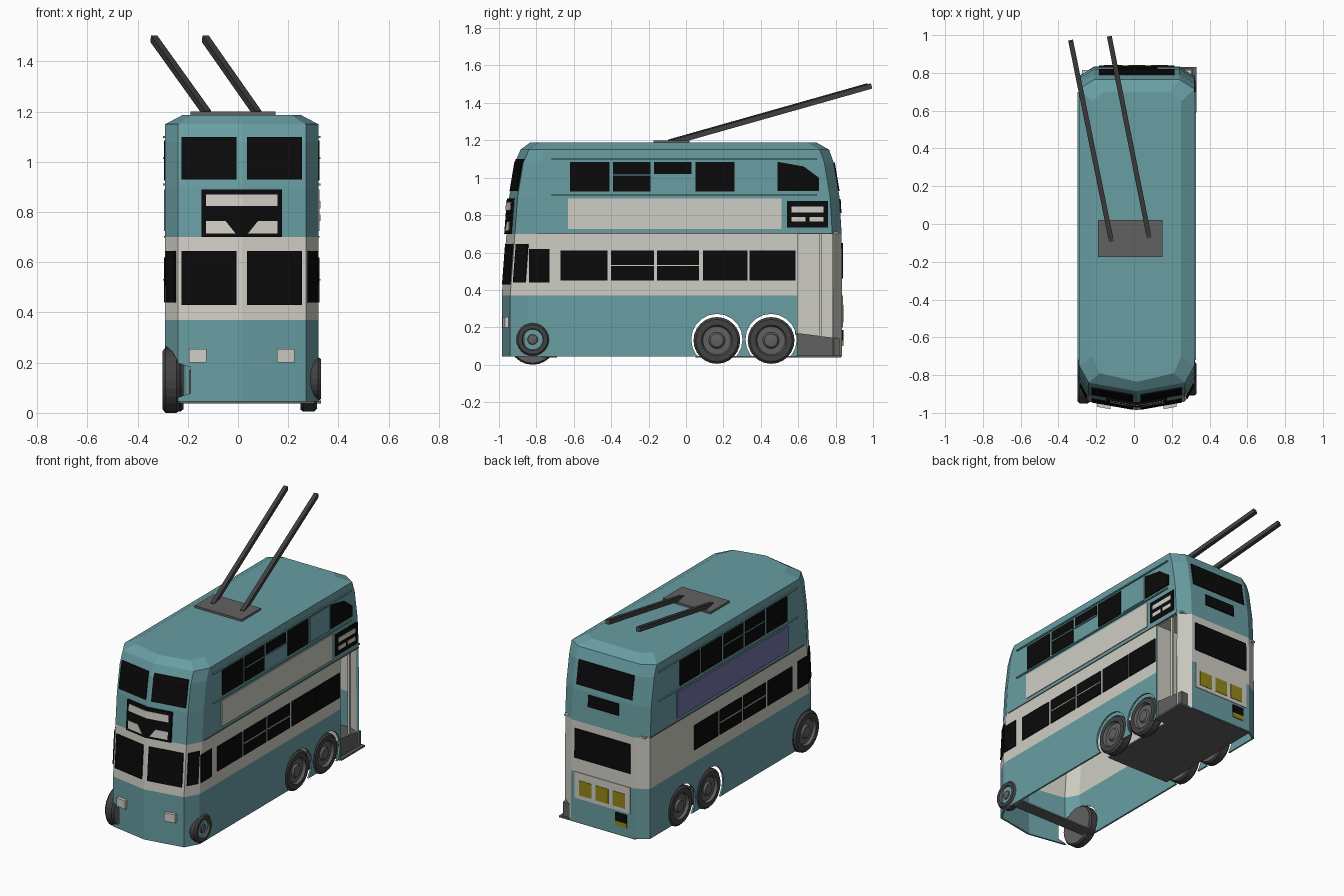
import bpy, bmesh, math
from mathutils import Vector, Matrix

if "Cube" in bpy.data.objects:
    bpy.data.objects.remove(bpy.data.objects["Cube"])


def material(name, r, g, b):
    m = bpy.data.materials.new(name)
    m.use_nodes = True
    m.diffuse_color = (r, g, b, 1)
    m.node_tree.nodes["Principled BSDF"].inputs["Base Color"].default_value = (r, g, b, 1)
    return m


TEAL = material("teal_paint", .14, .34, .365)
CREAM = material("cream_paint", .62, .61, .55)
BLACK = material("black_glass", .003, .003, .003)
GREY = material("grey_metal", .12, .12, .12)
DARK = material("dark_rubber", .055, .055, .055)
PURPLE = material("purple_panel", .17, .165, .38)
OLIVE = material("olive_yellow", .3, .25, .01)
CX = .015  # the body sits slightly off centre because of the poles


def finish(name, bm, mats, x=CX):
    me = bpy.data.meshes.new(name)
    bm.to_mesh(me)
    bm.free()
    for m in mats:
        me.materials.append(m)
    ob = bpy.data.objects.new(name, me)
    ob.location.x = x
    bpy.context.scene.collection.objects.link(ob)
    return ob


def box(name, lo, hi, mat, x=CX):
    bm = bmesh.new()
    lo, hi = Vector(lo), Vector(hi)
    bmesh.ops.create_cube(bm, size=1, matrix=Matrix.Translation((lo + hi) / 2)
                          @ Matrix.Diagonal((*(hi - lo), 1)))
    return finish(name, bm, [mat], x)


def cylinder(name, radius, length, centre):
    bm = bmesh.new()
    bmesh.ops.create_cone(bm, cap_ends=True, segments=20, radius1=radius, radius2=radius, depth=length,
                          matrix=Matrix.Translation(centre) @ Matrix.Rotation(math.pi / 2, 4, 'Y'))
    return finish(name, bm, [])


def plate(name, pts, out, mat):
    """Thin flat plate on a surface, thickened along out."""
    bm = bmesh.new()
    out = Vector(out)
    bm.faces.new([bm.verts.new(Vector(p) - out * .3) for p in pts])
    r = bmesh.ops.extrude_face_region(bm, geom=bm.faces[:])
    bmesh.ops.translate(bm, vec=out * 1.3, verts=[v for v in r["geom"] if isinstance(v, bmesh.types.BMVert)])
    bmesh.ops.recalc_face_normals(bm, faces=bm.faces[:])
    return finish(name, bm, [mat])


# Body shell: height, front set-back, rear set-back, half width
W = .305
RINGS = [(.045, 0, 0, W), (.37, 0, 0, W), (.70, .025, .003, W), (.9, .04, .015, W),
         (1.08, .07, .045, W), (1.15, .10, .07, W), (1.187, .15, .135, .235)]
FRONT = [(0, -.985), (.255, -.94), (W, -.85)]


def setback(z, k):
    for a, b in zip(RINGS, RINGS[1:]):
        if z <= b[0]:
            return a[k] + (b[k] - a[k]) * (z - a[0]) / (b[0] - a[0])
    return RINGS[-1][k]


def front_y(x, z):
    x = abs(x)
    a, b = FRONT[:2] if x <= FRONT[1][0] else FRONT[1:]
    return a[1] + (b[1] - a[1]) * (x - a[0]) / (b[0] - a[0]) + setback(z, 1)


half = FRONT + [(W, .785), (.225, .835)]
outline = half + [(-x, y) for x, y in reversed(half[1:])]
bm = bmesh.new()
loops = [[bm.verts.new((x * w / W, y + (f if y < 0 else -r), z)) for x, y in outline]
         for z, f, r, w in RINGS]
n = len(outline)
for low, high in zip(loops, loops[1:]):
    for i in range(n):
        j = (i + 1) % n
        face = bm.faces.new((low[i], low[j], high[j], high[i]))
        c = face.calc_center_median()
        door_pillar = c.x > .24 and c.y > .78 and c.z < .7
        face.material_index = 1 if .37 < c.z < .7 or door_pillar else 0
bm.faces.new(loops[-1])
bmesh.ops.recalc_face_normals(bm, faces=bm.faces[:])
body = finish("body_shell", bm, [TEAL, CREAM])
shell = body.modifiers.new("thickness", 'SOLIDIFY')
shell.thickness, shell.offset = .012, -1

# Wheel arch and doorway openings
REAR_AXLES = (.165, .455)
cutters = [cylinder("arch_cutter", .137, 1, (0, y, .135)) for y in REAR_AXLES]
cutters.append(cylinder("front_arch_cutter", .14, .25, (-.33, -.82, .13)))
cutters.append(box("door_cutter", (.2, .595, 0), (.4, .784, .699), TEAL))
for c in cutters:
    c.hide_render = True
    c.hide_set(True)
    c.display_type = 'WIRE'
    b = body.modifiers.new("opening", 'BOOLEAN')
    b.operation, b.object, b.solver = 'DIFFERENCE', c, 'EXACT'
bpy.context.view_layer.objects.active = body
for m in list(body.modifiers):
    bpy.ops.object.modifier_apply(modifier=m.name)
for c in cutters:
    bpy.data.objects.remove(c)


# Plates on the four sides
def rect(a, b, c, d):
    return [(a, c), (b, c), (b, d), (a, d)]


def side(name, s, pts, mat, t=.005):
    plate(name, [(s * W, y, z) for y, z in pts], (s * t, 0, 0), mat)


def front(name, pts, mat, t=.007):
    plate(name, [(x, front_y(x, z), z) for x, z in pts], (0, -t, 0), mat)


def rear(name, pts, mat, t=.006):
    plate(name, [(x, .835 - setback(z, 2), z) for x, z in pts], (0, t, 0), mat)


UPPER = [(-.62, -.41), (-.39, -.19), (-.17, .03), (.05, .26), (.28, .48)]
LOWER = [(-.67, -.42), (-.40, -.17), (-.155, .07), (.09, .33), (.34, .585)]
for s, tag in ((1, "left"), (-1, "right")):
    for i, (a, b) in enumerate(UPPER):
        bottom = 1.02 if s > 0 and i == 2 else .925
        glass = TEAL if s > 0 and i == 4 else BLACK
        side(f"{tag}_upper_window", s, rect(a, b, bottom, 1.085), glass)
        if i in (1, 2):
            side(f"{tag}_upper_window_bar", s, rect(a, b, 1.012, 1.018), TEAL, .008)
    for i, (a, b) in enumerate(LOWER[:5 if s > 0 else 4]):
        side(f"{tag}_lower_window", s, rect(a, b, .45, .61), BLACK)
        if i in (1, 2):
            side(f"{tag}_lower_window_bar", s, rect(a, b, .527, .533), CREAM, .008)
    side(f"{tag}_cab_window", s, rect(-.84, -.73, .44, .62), BLACK)
    plate(f"{tag}_corner_window", [(s * x, front_y(x, z), z) for x, z in rect(.262, .298, .44, .645)],
          (s * .006, -.004, 0), BLACK)
    side(f"{tag}_advert_panel", s, rect(-.63, .51, .725, .89), CREAM if s > 0 else PURPLE)
    for z in (.91, 1.1):
        side(f"{tag}_window_rail", s, rect(-.72, .7, z - .004, z + .004), TEAL, .009)
    side(f"{tag}_waist_rail", s, rect(-.8, .78, .698, .704), GREY, .004)
    # Front glass and lamps
    front(f"{tag}_windscreen", rect(s * .02, s * .24, .43, .645), BLACK)
    front(f"{tag}_upper_windscreen", rect(s * .02, s * .24, .93, 1.08), BLACK)
    plate(f"{tag}_upper_windscreen_top", [(x * s, front_y(x, z), z) for x, z in rect(.02, .24, 1.08, 1.1)],
          (0, -.007, 0), BLACK)
    front(f"{tag}_headlight", rect(s * .14, s * .21, .2, .255), CREAM, .02)
    # Front destination display, one half on each side of the centre
    front(f"{tag}_display", rect(0, s * .16, .70, .89), BLACK, .012)
    front(f"{tag}_display_top", rect(0, s * .143, .825, .87), CREAM, .015)
    front(f"{tag}_display_bottom", [(s * .025, .715), (s * .143, .715), (s * .143, .765),
                                    (s * .065, .765)], CREAM, .015)

# Rear quarter window and route display beside the doorway
side("quarter_window", 1, [(.49, .93), (.71, .93), (.71, 1.0), (.63, 1.06), (.49, 1.085)], BLACK)
side("route_display", 1, rect(.54, .76, .735, .875), BLACK)
for a, b, c, d in ((.565, .735, .815, .845), (.565, .64, .765, .79), (.66, .735, .765, .79)):
    side("route_display_strip", 1, rect(a, b, c, d), CREAM, .008)

# Rear details
rear("rear_upper_window", rect(-.2, .2, .93, 1.08), BLACK)
rear("rear_route_display", rect(-.11, .11, .81, .885), BLACK)
rear("rear_lower_window", rect(-.2, .2, .46, .65), BLACK)
rear("rear_advert", rect(-.2, .2, .2, .37), CREAM, .004)
for x in (-.12, 0, .12):
    rear("rear_advert_square", rect(x - .045, x + .045, .225, .32), OLIVE, .007)
rear("rear_plate_black", rect(-.175, -.095, .13, .185), BLACK)
rear("rear_plate_yellow", rect(-.175, -.095, .1, .13), OLIVE)

# Doorway: platform, bulkhead, stair panel and grab pole
bm = bmesh.new()
prism = [(.59, .05), (.822, .05), (.822, .14), (.59, .17)]
bm.faces.new([bm.verts.new((-.21, y, z)) for y, z in prism])
r = bmesh.ops.extrude_face_region(bm, geom=bm.faces[:])
bmesh.ops.translate(bm, vec=(.505, 0, 0), verts=[v for v in r["geom"] if isinstance(v, bmesh.types.BMVert)])
bmesh.ops.recalc_face_normals(bm, faces=bm.faces[:])
finish("platform", bm, [GREY])
box("platform_step", (-.23, .59, .038), (.315, .83, .05), GREY)
box("door_bulkhead", (.02, .583, .16), (.295, .594, .7), CREAM)
box("stair_panel", (-.2, .59, .14), (-.19, .815, .7), CREAM)
box("doorway_ceiling", (-.29, .59, .7), (.29, .815, .71), CREAM)
box("grab_pole", (.275, .71, .14), (.29, .725, .7), CREAM)

# Underfloor plates
box("rear_underfloor", (-.23, .05, .038), (.23, .59, .048), GREY)
box("front_underfloor", (-.29, -.77, .038), (.29, -.69, .048), GREY)


def wheel(name, s, y, z, radius, outer):
    """Lathed wheel with its outer face at x = s * outer."""
    prof = [(0, 0), (0, .93), (.012, 1), (.055, 1), (.067, .9), (.067, .66), (.05, .6),
            (.05, .35), (.062, .28), (.066, 0)]
    bm = bmesh.new()
    vs = [bm.verts.new((s * (outer - .067 + x), y, z + q * radius)) for x, q in prof]
    es = [bm.edges.new(p) for p in zip(vs, vs[1:])]
    bmesh.ops.spin(bm, geom=vs + es, cent=(0, y, z), axis=(1, 0, 0), angle=2 * math.pi, steps=24)
    bmesh.ops.remove_doubles(bm, verts=bm.verts[:], dist=.0005)
    bmesh.ops.recalc_face_normals(bm, faces=bm.faces[:])
    for f in bm.faces:
        c = f.calc_center_median()
        f.material_index = 1 if math.hypot(c.y - y, c.z - z) < .63 * radius else 0
    finish(name, bm, [DARK, GREY])


for s in (1, -1):
    for y in REAR_AXLES:
        wheel("rear_wheel", s, y, .13, .125, .3)
wheel("left_front_wheel", 1, -.82, .135, .088, .316)
wheel("right_front_wheel", -1, -.82, .13, .13, .315)

# Roof base and trolley poles
box("pole_base", (-.19, -.175, 1.18), (.15, .02, 1.2), GREY, 0)
for a, b in (((-.12, -.09, 1.19), (-.335, .97, 1.49)), ((.08, -.07, 1.19), (-.13, .99, 1.49))):
    a, b = Vector(a), Vector(b)
    d = b - a
    bm = bmesh.new()
    bmesh.ops.create_cube(bm, size=1, matrix=Matrix.Translation((a + b) / 2)
                          @ d.to_track_quat('Y', 'Z').to_matrix().to_4x4()
                          @ Matrix.Diagonal((.026, d.length, .028, 1)))
    finish("trolley_pole", bm, [DARK], 0)
